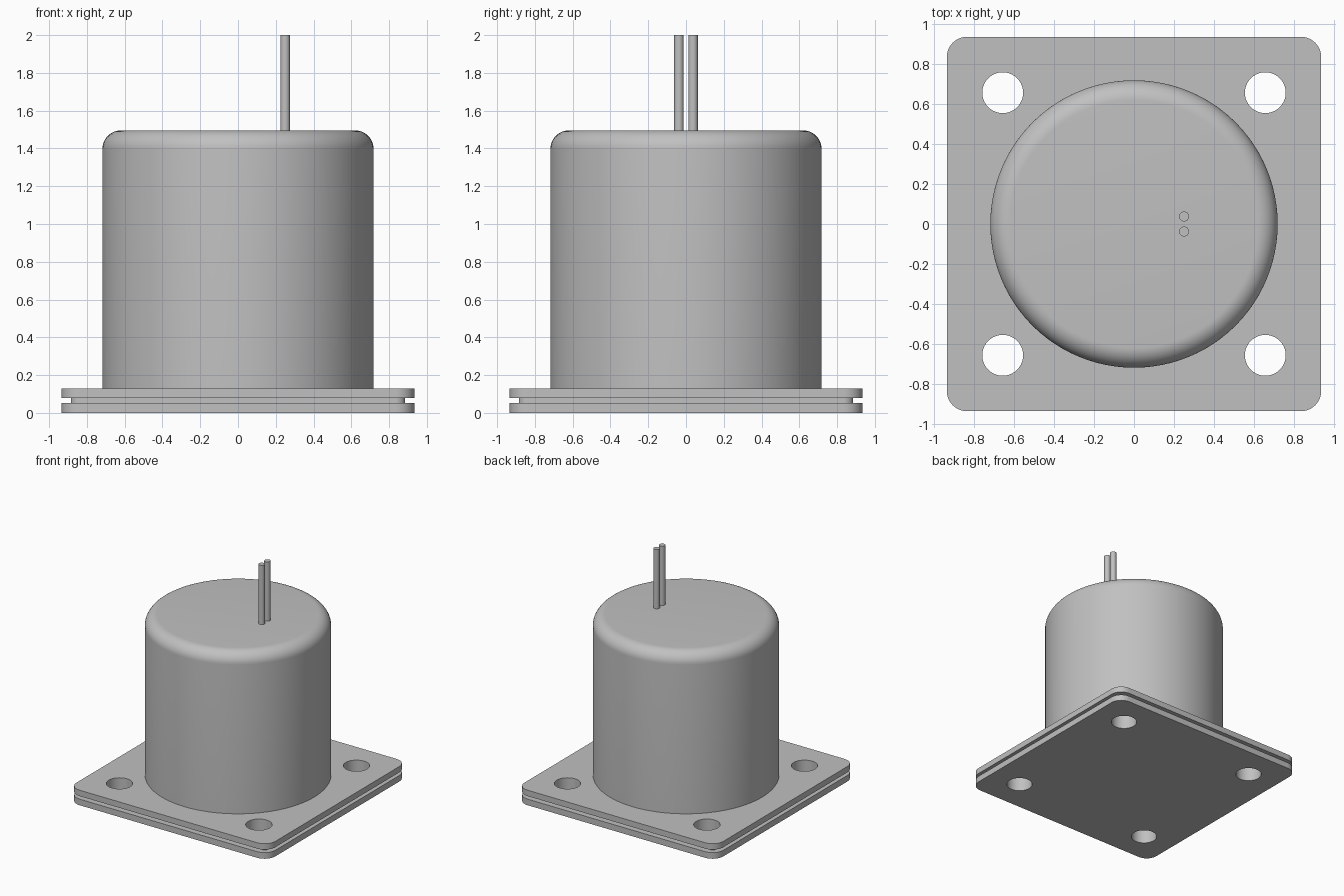
import bpy, bmesh
from math import cos, sin, pi, radians

cube = bpy.data.objects.get("Cube")
if cube:
    bpy.data.objects.remove(cube, do_unlink=True)

grey = bpy.data.materials.new("plain grey")
grey.use_nodes = True
COLOUR = (0.53, 0.53, 0.53, 1)
grey.diffuse_color = COLOUR
grey.node_tree.nodes["Principled BSDF"].inputs["Base Color"].default_value = COLOUR


def finish(name, bm):
    """Turn a bmesh into a smooth-shaded object with sharp edges kept."""
    bmesh.ops.remove_doubles(bm, verts=bm.verts, dist=1e-5)
    bmesh.ops.recalc_face_normals(bm, faces=bm.faces)
    mesh = bpy.data.meshes.new(name)
    bm.to_mesh(mesh)
    bm.free()
    mesh.materials.append(grey)
    obj = bpy.data.objects.new(name, mesh)
    bpy.context.collection.objects.link(obj)
    bpy.ops.object.select_all(action='DESELECT')
    obj.select_set(True)
    bpy.context.view_layer.objects.active = obj
    bpy.ops.object.shade_smooth_by_angle(angle=radians(35))
    return obj


def arc(cx, cy, r, start, end, steps):
    angles = [start + (end - start) * i / steps for i in range(steps + 1)]
    return [(cx + r * cos(a), cy + r * sin(a)) for a in angles]


def lathe(name, profile, segments, x=0, y=0):
    """Spin an (r, z) profile about a vertical axis."""
    bm = bmesh.new()
    verts = [bm.verts.new((r, 0, z)) for r, z in profile]
    edges = [bm.edges.new(pair) for pair in zip(verts, verts[1:])]
    bmesh.ops.spin(bm, geom=verts + edges, cent=(0, 0, 0), axis=(0, 0, 1),
                   angle=2 * pi, steps=segments, use_merge=True)
    bmesh.ops.translate(bm, vec=(x, y, 0), verts=bm.verts)
    return finish(name, bm)


def plate(name, half, corner, z0, z1):
    """Rounded square plate with four bolt holes, from a filled curve."""
    inner = half - corner
    loops = [[]]
    for i, (sx, sy) in enumerate([(1, 1), (-1, 1), (-1, -1), (1, -1)]):
        loops[0] += arc(sx * inner, sy * inner, corner, i * pi / 2, (i + 1) * pi / 2, 10)
        loops.append(arc(sx * HOLE_AT, sy * HOLE_AT, HOLE_R, 0, 2 * pi, 40)[:-1])
    curve = bpy.data.curves.new(name + "_outline", 'CURVE')
    curve.dimensions = '2D'
    curve.fill_mode = 'BOTH'
    curve.extrude = (z1 - z0) / 2
    for points in loops:
        spline = curve.splines.new('POLY')
        spline.points.add(len(points) - 1)
        for p, (x, y) in zip(spline.points, points):
            p.co = (x, y, 0, 1)
        spline.use_cyclic_u = True
    temp = bpy.data.objects.new(name + "_outline", curve)
    mesh = bpy.data.meshes.new_from_object(temp)
    bm = bmesh.new()
    bm.from_mesh(mesh)
    bmesh.ops.translate(bm, vec=(0, 0, (z0 + z1) / 2), verts=bm.verts)
    bpy.data.objects.remove(temp)
    bpy.data.curves.remove(curve)
    bpy.data.meshes.remove(mesh)
    return finish(name, bm)


# Mounting flange: two plates with a recessed gasket between
HOLE_AT, HOLE_R = 0.656, 0.102
plate("bottom_plate", 0.935, 0.1, 0, 0.052)
plate("gasket", 0.885, 0.05, 0.052, 0.078)
plate("top_plate", 0.935, 0.1, 0.078, 0.128)

# Cylindrical housing with rounded top edge
BODY_R, BODY_TOP, ROUND = 0.718, 1.496, 0.1
rim = arc(BODY_R - ROUND, BODY_TOP - ROUND, ROUND, 0, pi / 2, 12)
lathe("housing", [(0, 0.12), (BODY_R, 0.12)] + rim + [(0, BODY_TOP)], 96)

# Pair of lead wires
for side, y in (("front", -0.0375), ("back", 0.0375)):
    lathe(side + "_wire", [(0, 1.48), (0.025, 1.48), (0.025, 2), (0, 2)], 24, 0.25, y)
